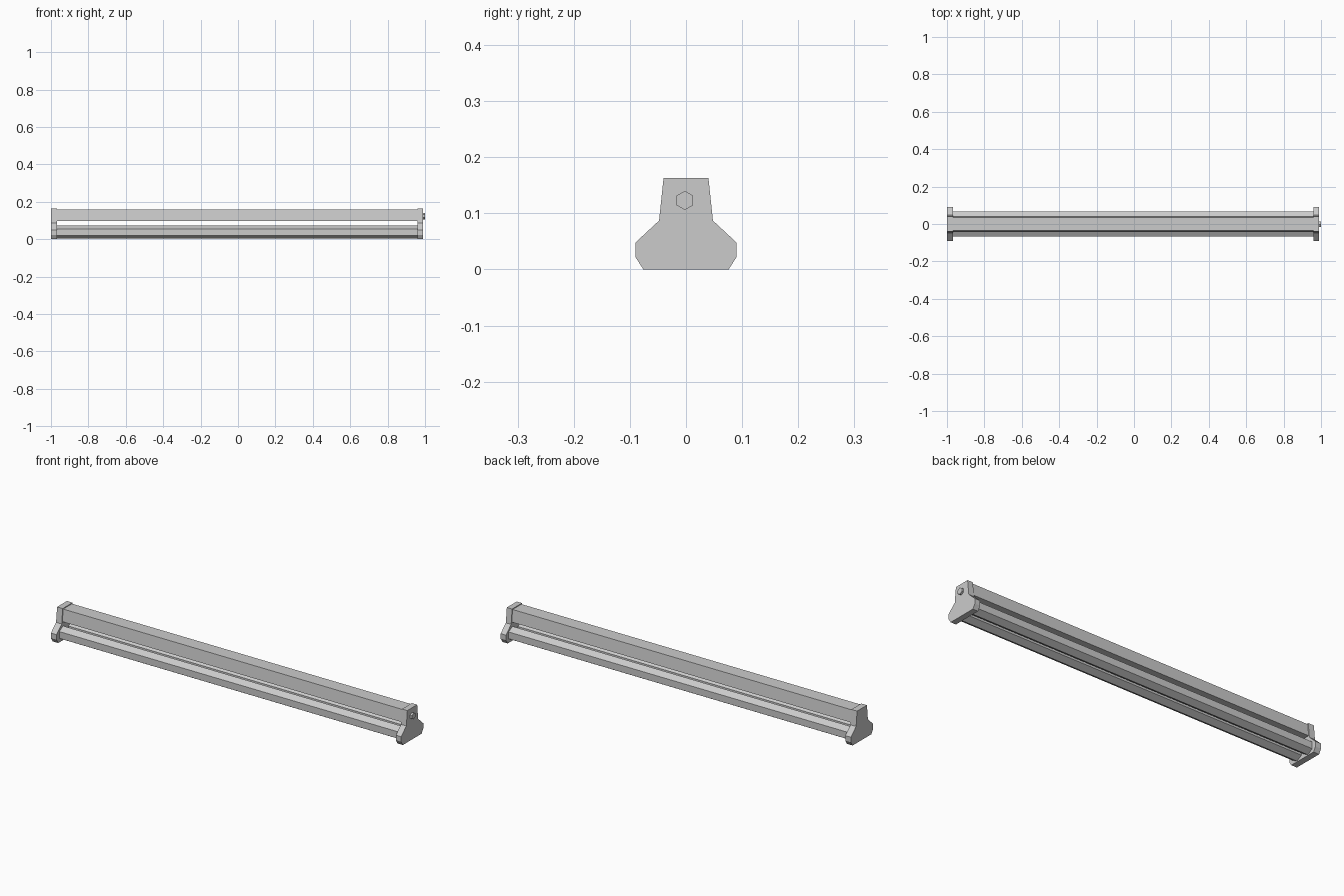
import bpy
from math import radians, sin, cos

cube = bpy.data.objects.get("Cube")
if cube:
    bpy.data.objects.remove(cube, do_unlink=True)

grey = bpy.data.materials.new("light grey")
grey.use_nodes = True
COLOUR = (0.6, 0.6, 0.6, 1)
grey.diffuse_color = COLOUR
grey.node_tree.nodes["Principled BSDF"].inputs["Base Color"].default_value = COLOUR


def extrude_x(name, profile, x0, x1):
    """Prism along x from a counter-clockwise (y, z) profile."""
    n = len(profile)
    verts = [(x, y, z) for x in (x0, x1) for y, z in profile]
    faces = [tuple(reversed(range(n))), tuple(range(n, 2 * n))]
    faces += [(i, (i + 1) % n, n + (i + 1) % n, n + i) for i in range(n)]
    mesh = bpy.data.meshes.new(name)
    mesh.from_pydata(verts, [], faces)
    mesh.materials.append(grey)
    obj = bpy.data.objects.new(name, mesh)
    bpy.context.collection.objects.link(obj)
    return obj


def mirrored(half):
    """Complete a right-hand outline, listed bottom to top."""
    return half + [(-y, z) for y, z in reversed(half)]


def hexagon(y, z, radius):
    return [(y + radius * cos(radians(a)), z + radius * sin(radians(a)))
            for a in range(30, 390, 60)]


# End caps
cap = mirrored([(0.076, 0), (0.09, 0.022), (0.09, 0.048), (0.048, 0.087), (0.04, 0.163)])
extrude_x("right_end_cap", cap, -1.0, -0.968)
extrude_x("left_end_cap", cap, 0.96, 0.99)

# Tapered housing between the caps
housing = mirrored([(0.043, 0.097), (0.036, 0.159)])
extrude_x("housing", housing, -0.97, 0.962)

# Pair of six-sided tubes
for name, side in (("front_tube", -1), ("back_tube", 1)):
    extrude_x(name, hexagon(side * 0.037, 0.038, 0.035), -0.97, 0.962)

# Hexagonal knob on the end
extrude_x("end_knob", hexagon(-0.002, 0.123, 0.017), 0.985, 1.0)
